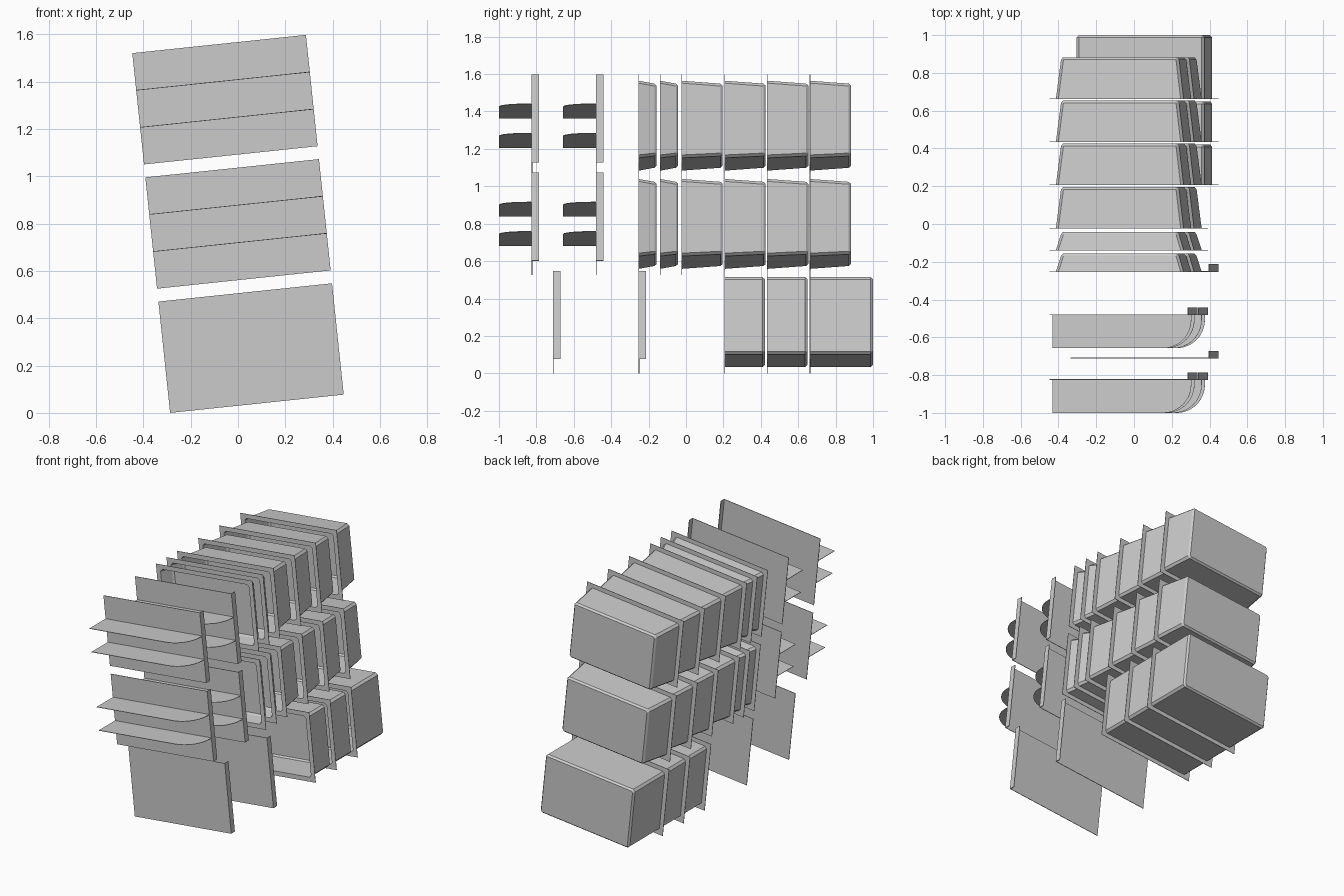
import bpy, bmesh, math

if "Cube" in bpy.data.objects:
    bpy.data.objects.remove(bpy.data.objects["Cube"])

TILT = math.radians(6)          # whole stack leans in the front plane
W, H = 0.738, 0.473             # panel width and height
STEP = 0.528                    # spacing of the three rows
SHEET = 0.004                   # sheet thickness
ROWS = {"top": 1, "middle": 0, "bottom": -1}


def place(name, bm, row):
    """Turn a bmesh in local (across, depth, up) axes into a tilted object."""
    bmesh.ops.remove_doubles(bm, verts=bm.verts, dist=1e-5)
    bmesh.ops.recalc_face_normals(bm, faces=bm.faces)
    me = bpy.data.meshes.new(name)
    bm.to_mesh(me)
    bm.free()
    ob = bpy.data.objects.new(name, me)
    bpy.context.collection.objects.link(ob)
    k = ROWS[row] * STEP
    ob.location = (-math.sin(TILT) * k, 0, 0.799 + math.cos(TILT) * k)
    ob.rotation_euler = (0, -TILT, 0)
    return ob


def box(bm, x0, x1, y0, y1, z0, z1):
    vs = bmesh.ops.create_cube(bm, size=1)["verts"]
    for v in vs:
        v.co = (x1 if v.co.x > 0 else x0, y1 if v.co.y > 0 else y0, z1 if v.co.z > 0 else z0)


# Flat front panel with a return flange down its right edge
def panel(row, i, y):
    bm = bmesh.new()
    box(bm, -W / 2, W / 2, y, y + SHEET, -H / 2, H / 2)
    box(bm, W / 2 - SHEET, W / 2, y + SHEET, y + 0.04, -H / 2, H / 2)
    place(f"{row}_panel_{i}", bm, row)


# Thin shelf with a rounded front right corner
def shelf(row, i, y, z):
    depth, r = 0.175, 0.15
    bm = bmesh.new()
    pts = [(W / 2, y), (-W / 2, y), (-W / 2, y - depth)]
    for k in range(13):
        a = math.pi / 2 * k / 12
        pts.append((W / 2 - r + r * math.sin(a), y - depth + r - r * math.cos(a)))
    face = bm.faces.new([bm.verts.new((px, py, z - 0.0015)) for px, py in pts])
    ext = bmesh.ops.extrude_face_region(bm, geom=[face])["geom"]
    for v in ext:
        if isinstance(v, bmesh.types.BMVert):
            v.co.z += 0.003
    place(f"{row}_shelf_{i}", bm, row)


# Open-fronted bin: flat rim, tapered walls, chamfered corners and back edge
def bin_shell(row, i, y, depth, taper_x, taper_z):
    bm = bmesh.new()

    def loop(inset_x, inset_z, c, yy):
        w, h = W / 2 - inset_x, H / 2 - inset_z
        pts = [(w - c, h), (w, h - c), (w, c - h), (w - c, -h),
               (c - w, -h), (-w, c - h), (-w, h - c), (c - w, h)]
        return [bm.verts.new((px, yy, pz)) for px, pz in pts]

    ix, iz = 0.03 + taper_x, 0.03 + taper_z
    loops = [loop(0, 0, 0, y),
             loop(0.03, 0.03, 0.014, y),
             loop(ix, iz, 0.014, y + depth - 0.012),
             loop(ix + 0.01, iz + 0.01, 0.008, y + depth)]
    for a, b in zip(loops, loops[1:]):
        for k in range(8):
            n = (k + 1) % 8
            bm.faces.new((a[k], a[n], b[n], b[k]))
    bm.faces.new(loops[-1])
    ob = place(f"{row}_bin_{i}", bm, row)
    mod = ob.modifiers.new("wall", "SOLIDIFY")
    mod.thickness = 0.003
    mod.offset = 0


# Upper two rows: shelved panels, then bins of two depths
for row in ("top", "middle"):
    for i, y in enumerate((-0.825, -0.482)):
        panel(row, i + 1, y)
        for j, z in enumerate((-H / 6, H / 6)):
            shelf(row, 2 * i + j + 1, y, z)
    for i, (y, d) in enumerate([(-0.253, 0.095), (-0.138, 0.095), (-0.023, 0.218),
                                (0.207, 0.218), (0.435, 0.218), (0.663, 0.218)]):
        bin_shell(row, i + 1, y, d, 0.026, 0.013)

# Bottom row: plain panels and straight-walled bins, the last one deeper
for i, y in enumerate((-0.712, -0.253)):
    panel("bottom", i + 1, y)
for i, (y, d) in enumerate([(0.207, 0.213), (0.435, 0.213), (0.663, 0.335)]):
    bin_shell("bottom", i + 1, y, d, 0, 0)
